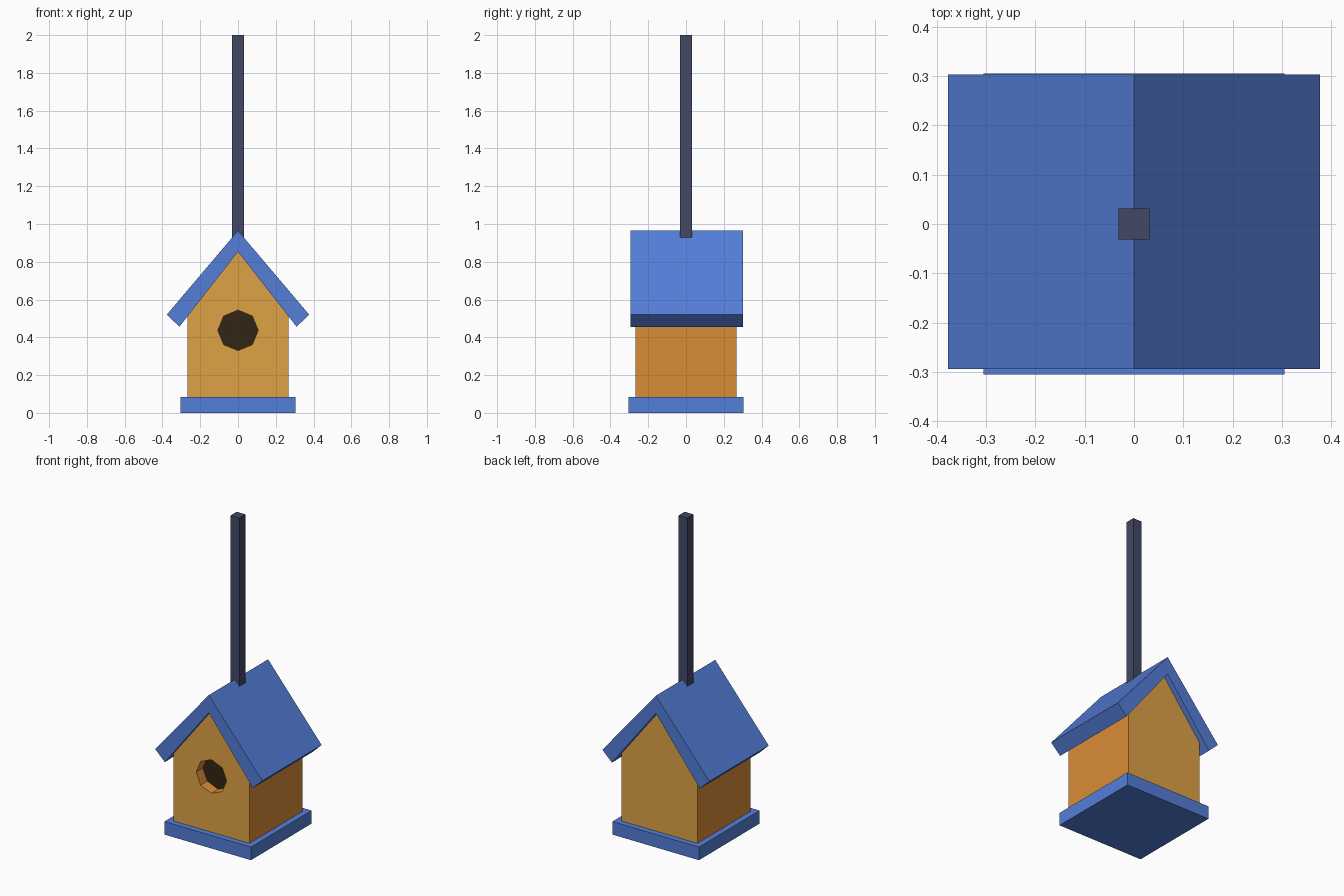
import bpy
import bmesh
import math
from mathutils import Matrix

if "Cube" in bpy.data.objects:
    bpy.data.objects.remove(bpy.data.objects["Cube"], do_unlink=True)


def srgb(*channels):
    """Turn 0-255 display values into linear values."""
    lin = [((c / 255 + 0.055) / 1.055) ** 2.4 for c in channels]
    return (*lin, 1.0)


def material(name, colour):
    mat = bpy.data.materials.new(name)
    mat.use_nodes = True
    mat.diffuse_color = colour
    mat.node_tree.nodes["Principled BSDF"].inputs["Base Color"].default_value = colour
    return mat


blue = material("blue paint", srgb(84, 126, 216))
tan = material("tan gable wood", srgb(222, 162, 69))
orange = material("orange side wood", srgb(218, 140, 56))
dark = material("dark hole", srgb(50, 38, 19))
slate = material("slate post", srgb(66, 72, 100))


def make_object(name, bm, *mats):
    bmesh.ops.recalc_face_normals(bm, faces=bm.faces)
    mesh = bpy.data.meshes.new(name)
    bm.to_mesh(mesh)
    bm.free()
    obj = bpy.data.objects.new(name, mesh)
    bpy.context.collection.objects.link(obj)
    for mat in mats:
        mesh.materials.append(mat)
    return obj


def box(name, half, z0, z1, mat):
    bm = bmesh.new()
    fit = Matrix.Translation((0, 0, (z0 + z1) / 2)) @ Matrix.Diagonal((2 * half, 2 * half, z1 - z0, 1))
    bmesh.ops.create_cube(bm, size=1, matrix=fit)
    return make_object(name, bm, mat)


def prism(name, profile, y0, y1, *mats):
    """Extrude an (x, z) outline from y0 to y1."""
    bm = bmesh.new()
    face = bm.faces.new([bm.verts.new((x, y0, z)) for x, z in profile])
    out = bmesh.ops.extrude_face_region(bm, geom=[face])
    moved = [v for v in out["geom"] if isinstance(v, bmesh.types.BMVert)]
    bmesh.ops.translate(bm, verts=moved, vec=(0, y1 - y0, 0))
    return make_object(name, bm, *mats)


def mirrored(half):
    """Complete an outline that starts and ends away from or on the centre."""
    return half + [(-x, z) for x, z in reversed(half) if x > 0]


# Base and hanging post
box("base", 0.305, 0, 0.083, blue)
box("post", 0.031, 0.9, 2.0, slate)

# Roof: one folded slab
prism("roof", [(0, 0.965), (0.377, 0.52), (0.31, 0.456), (0, 0.853),
               (-0.31, 0.456), (-0.377, 0.52)], -0.294, 0.303, blue)

# House body with a gable at each end
body = prism("house_body", mirrored([(0.268, 0.08), (0.268, 0.51), (0, 0.856)]),
             -0.268, 0.268, tan, orange, dark)

# Octagonal entrance sunk into the front gable
radius, hole_z, floor_y = 0.107, 0.437, -0.2
octagon = [(radius * math.cos(i * math.pi / 4), hole_z + radius * math.sin(i * math.pi / 4))
           for i in range(8)]
cutter = prism("entrance_cutter", octagon, -0.4, floor_y)
cutter.hide_render = True
cut = body.modifiers.new("entrance", "BOOLEAN")
cut.operation = "DIFFERENCE"
cut.solver = "EXACT"
cut.object = cutter
bpy.context.view_layer.objects.active = body
bpy.ops.object.modifier_apply(modifier=cut.name)
bpy.data.objects.remove(cutter, do_unlink=True)

# Gables tan, sides and hole rim orange, hole floor dark
for poly in body.data.polygons:
    if abs(poly.normal.y) < 0.5:
        poly.material_index = 1
    elif abs(poly.center.y - floor_y) < 0.01:
        poly.material_index = 2
    else:
        poly.material_index = 0
